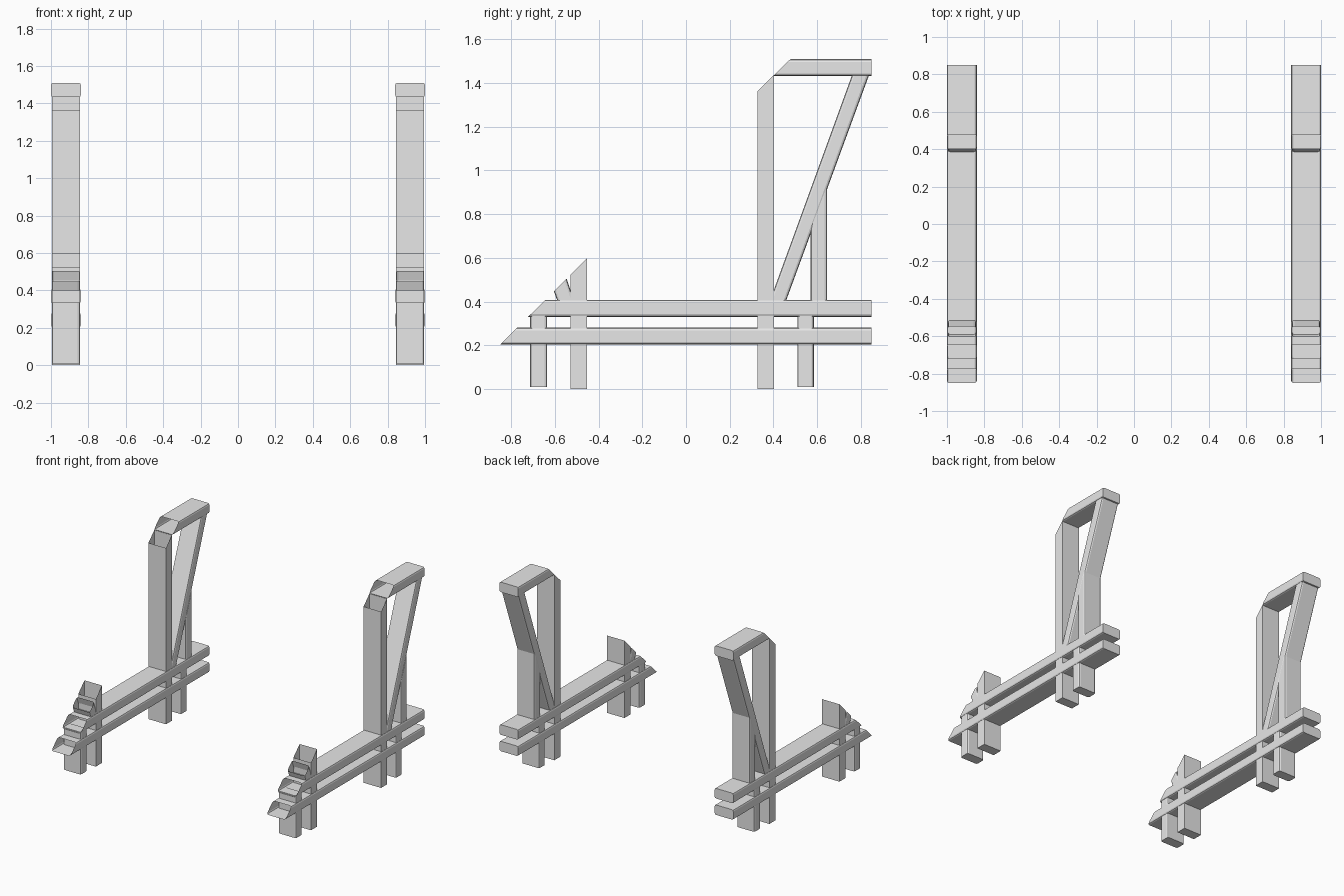
import bpy, bmesh

cube = bpy.data.objects.get("Cube")
if cube:
    bpy.data.objects.remove(cube, do_unlink=True)

grey = bpy.data.materials.new("plain_grey")
grey.use_nodes = True
colour = (0.8, 0.8, 0.8, 1)
grey.diffuse_color = colour
grey.node_tree.nodes["Principled BSDF"].inputs["Base Color"].default_value = colour

CENTRE = 0.92     # distance of each frame from the middle
BEAM, POST = 0.16, 0.15
ROUND = 0.012


def section(width, depth, r):
    """Rectangle with softened corners, as (x, fraction of depth)."""
    if r == 0:
        corners = [(0, 0)]
    else:
        corners = [(0, r), (0.3 * r, 0.3 * r), (r, 0)]
    half = width / 2
    pts = []
    for sx, top in ((-1, False), (1, False), (1, True), (-1, True)):
        order = corners if (sx < 0) != top else corners[::-1]
        for dx, dt in order:
            t = dt / depth
            pts.append((sx * (half - dx), 1 - t if top else t))
    return pts


def bar(name, start, end, width, r=0.0, open_start=False, open_end=False):
    """Straight bar on both sides; start and end are mitred (y, z) pairs."""
    depth = 0.075
    for side, sign in (("left", 1), ("right", -1)):
        bm = bmesh.new()
        rings = []
        for (y0, z0), (y1, z1) in (start, end):
            rings.append([bm.verts.new((sign * CENTRE + x, y0 + (y1 - y0) * t, z0 + (z1 - z0) * t))
                          for x, t in section(width, depth, r)])
        a, b = rings
        n = len(a)
        for i in range(n):
            j = (i + 1) % n
            bm.faces.new((a[i], a[j], b[j], b[i]))
        caps = [bm.faces.new(a[::-1]), bm.faces.new(b)]
        bmesh.ops.recalc_face_normals(bm, faces=bm.faces[:])
        # Mitred hollow ends stay open
        cut = [f for f, is_open in zip(caps, (open_start, open_end)) if is_open]
        bmesh.ops.delete(bm, geom=cut, context='FACES_ONLY')
        mesh = bpy.data.meshes.new(f"{side}_{name}")
        bm.to_mesh(mesh)
        bm.free()
        mesh.materials.append(grey)
        bpy.context.collection.objects.link(bpy.data.objects.new(mesh.name, mesh))


def post(name, y0, y1, z, top0, top1, r=0.0, is_open=False):
    bar(name, ((y0, z), (y1, z)), ((y0, top0), (y1, top1)), POST, r, open_end=is_open)


def rail(name, y_low, y_high, z0, z1):
    bar(name, ((y_low, z0), (y_high, z1)), ((0.85, z0), (0.85, z1)), BEAM, ROUND, open_start=True)


# Horizontal rails with mitred front ends
rail("lower_rail", -0.85, -0.773, 0.203, 0.28)
rail("upper_rail", -0.723, -0.643, 0.33, 0.408)
rail("top_rail", 0.40, 0.478, 1.433, 1.51)

# Main posts with mitred tops
post("front_post", -0.53, -0.454, 0, 0.522, 0.598, is_open=True)
post("tall_post", 0.327, 0.402, 0, 1.362, 1.437, is_open=True)

# Short legs and rear support
post("front_leg", -0.714, -0.636, 0.008, 0.335, 0.335, ROUND)
post("rear_leg", 0.51, 0.586, 0.008, 0.335, 0.335, ROUND)
post("rear_support", 0.57, 0.646, 0.40, 0.73, 0.93, ROUND)

# Leaning braces
bar("rear_brace", ((0.383, 0.40), (0.457, 0.40)), ((0.76, 1.436), (0.838, 1.436)), POST, ROUND)
bar("front_brace", ((-0.588, 0.40), (-0.512, 0.40)), ((-0.605, 0.447), (-0.547, 0.505)),
    POST, ROUND, open_end=True)
